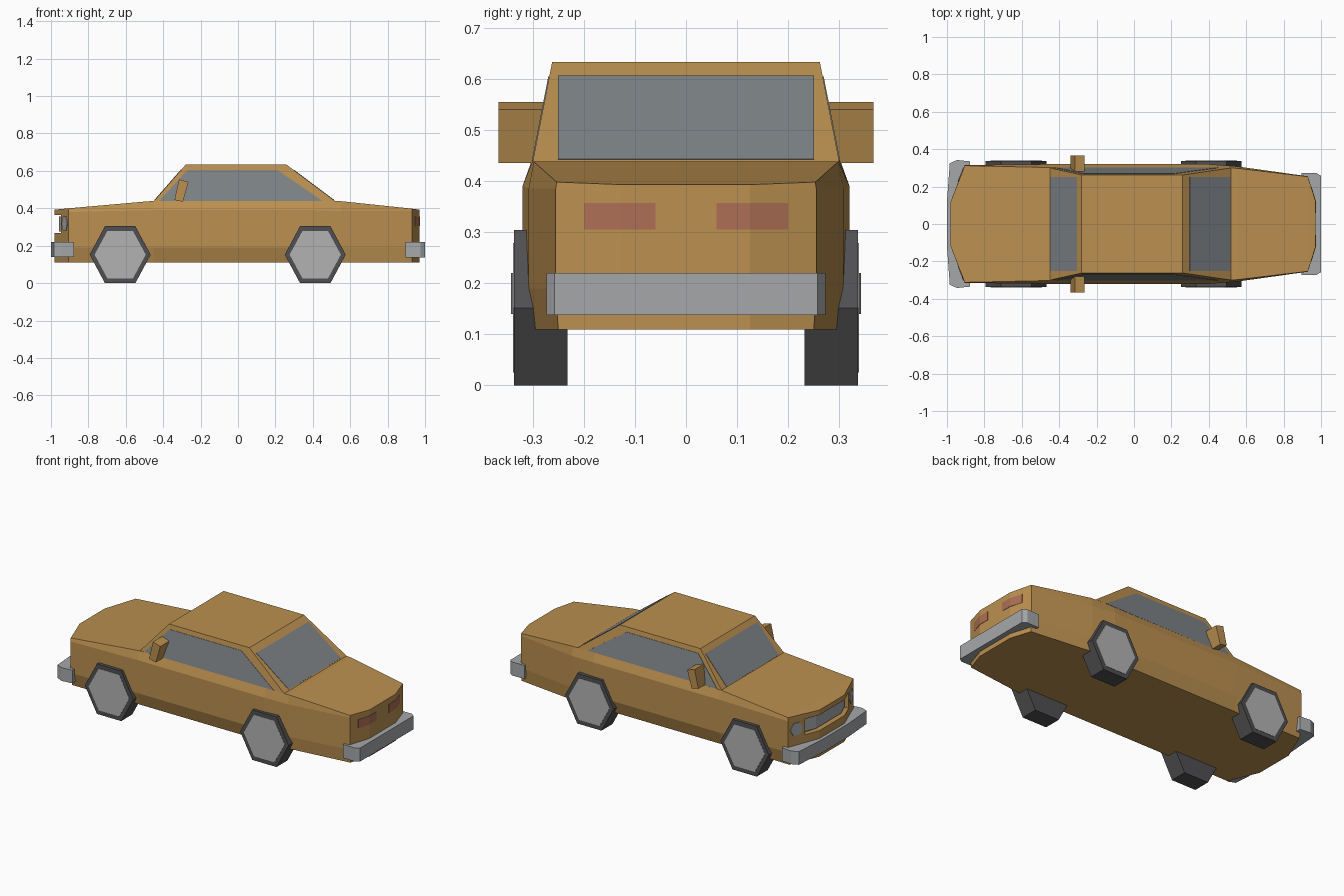
import bpy, bmesh, math

if "Cube" in bpy.data.objects:
    bpy.data.objects.remove(bpy.data.objects["Cube"])


def material(name, rgb):
    m = bpy.data.materials.new(name)
    m.diffuse_color = (*rgb, 1)
    m.use_nodes = True
    m.node_tree.nodes["Principled BSDF"].inputs["Base Color"].default_value = m.diffuse_color
    return m


PAINT = material("ochre_paint", (0.50, 0.28, 0.08))
GLASS = material("glass", (0.21, 0.23, 0.24))
RUBBER = material("rubber", (0.08, 0.08, 0.085))
CHROME = material("chrome", (0.38, 0.39, 0.40))
HUB = material("hub", (0.45, 0.45, 0.45))
RED = material("tail_red", (0.42, 0.16, 0.09))


def loft(name, rings, mat):
    """Skin a list of equal-length point rings and cap both ends."""
    bm = bmesh.new()
    vs = [[bm.verts.new(p) for p in r] for r in rings]
    n = len(vs[0])
    for a, b in zip(vs, vs[1:]):
        for i in range(n):
            j = (i + 1) % n
            bm.faces.new((a[i], a[j], b[j], b[i]))
    bm.faces.new(vs[0])
    bm.faces.new(vs[-1])
    bmesh.ops.recalc_face_normals(bm, faces=bm.faces)
    me = bpy.data.meshes.new(name)
    bm.to_mesh(me)
    bm.free()
    me.materials.append(mat)
    ob = bpy.data.objects.new(name, me)
    bpy.context.collection.objects.link(ob)
    return ob


def plan(name, pts, z0, z1, mat):
    """Extrude an xy outline upward."""
    return loft(name, [[(x, y, z) for x, y in pts] for z in (z0, z1)], mat)


def side(name, pts, y0, y1, mat):
    """Extrude an xz outline across y."""
    return loft(name, [[(x, y, z) for x, z in pts] for y in (y0, y1)], mat)


def sym(half):
    """Mirror an xy half outline across the centre line."""
    return half + [(x, -y) for x, y in reversed(half)]


def hexagon(cx, cz, rx, rz):
    return [(cx + rx * math.cos(k * math.pi / 3), cz + rz * math.sin(k * math.pi / 3))
            for k in range(6)]


# Lower body: x, half widths (floor, sill, shoulder, deck), shoulder z, deck z
stations = [
    (-0.98, .12, .12, .12, .12, .37, .393),
    (-0.905, .30, .315, .315, .312, .38, .40),
    (-0.45, .295, .32, .32, .302, .39, .44),
    (0.40, .295, .32, .32, .30, .39, .44),
    (0.55, .295, .308, .308, .298, .385, .438),
    (0.93, .25, .255, .255, .253, .385, .398),
    (0.97, .125, .125, .125, .125, .38, .393),
]
rings = []
for x, wf, ws, wh, wd, zh, zd in stations:
    half = [(wf, .11), (ws, .19), (wh, zh), (wd, zd)]
    rings.append([(x, y, z) for y, z in half] + [(x, -y, z) for y, z in reversed(half)])
body = loft("body", rings, PAINT)

# Grille recess cut in the nose, with a panel inside
cutter = plan("grille_cutter", sym([(-1.1, .21), (-.915, .21), (-.945, .12)]), .268, .363, PAINT)
cutter.hide_render = True
mod = body.modifiers.new("grille_recess", 'BOOLEAN')
mod.operation = 'DIFFERENCE'
mod.solver = 'EXACT'
mod.object = cutter
bpy.context.view_layer.objects.active = body
bpy.ops.object.modifier_apply(modifier=mod.name)
bpy.data.objects.remove(cutter)
plan("grille", sym([(-.90, .203), (-.924, .203), (-.957, .12)]), .275, .356, CHROME)

# Cabin
def cabin_ring(x0, x1, w, z):
    return [(x0, -w, z), (x1, -w, z), (x1, w, z), (x0, w, z)]


loft("cabin", [cabin_ring(-.45, .52, .30, .438), cabin_ring(-.28, .26, .262, .633)], PAINT)


# Windows: thin panes lying on the cabin faces
def t(z):
    return (z - .438) / .195


def pane(name, pts, off):
    out = [tuple(p[i] + off[i] for i in range(3)) for p in pts]
    loft(name, [[tuple(p[i] - off[i] for i in range(3)) for p in pts], out], GLASS)


for s, label in ((-1, "right"), (1, "left")):
    pts = [(x, s * (.30 - .038 * t(z)), z)
           for x, z in ((-.42, .44), (-.27, .605), (.21, .605), (.45, .44))]
    pane(label + "_side_window", pts, (0, s * .002, 0))
for name, xa, dx, s in (("windscreen", -.45, .17, -1), ("rear_window", .52, -.26, 1)):
    pts = [(xa + dx * t(z), y, z) for y, z in ((-.25, .442), (.25, .442), (.25, .605), (-.25, .605))]
    pane(name, pts, (s * .0015, 0, .0015))

# Bumpers
plan("front_bumper", sym([(-.878, .335), (-.945, .342), (-.985, .325), (-1.0, .12)]), .14, .22, CHROME)
plan("rear_bumper", sym([(.895, .272), (.975, .273), (1.0, .257)]), .138, .22, CHROME)

for s, label in ((-1, "right"), (1, "left")):
    # Wheels with hub plates
    for cx, end in ((-.63, "front"), (.413, "rear")):
        side(f"{end}_{label}_tyre", hexagon(cx, .152, .163, .1755), s * .232, s * .337, RUBBER)
        side(f"{end}_{label}_hub", hexagon(cx, .152, .137, .146), s * .30, s * .3385, HUB)

    # Door mirror
    side(label + "_mirror", [(-.34, .445), (-.315, .555), (-.265, .54), (-.295, .435)],
         s * .27, s * .367, PAINT)

    # Headlight: six-sided disc on the angled nose facet
    nx, ny, tx, ty = -.933, .359, .359, .933
    disc = hexagon(0, .318, .042, .043)
    loft(label + "_headlight",
         [[(-.925 + tx * u + nx * d, s * (.262 + ty * u + ny * d), z) for u, z in disc]
          for d in (-.02, .004)], CHROME)

    # Tail light wrapping the rear facet
    tail = [(.972, .06), (.972, .125), (.949, .20), (.93, .20), (.95, .06)]
    plan(label + "_tail_light", [(x, s * y) for x, y in tail], .305, .357, RED)
